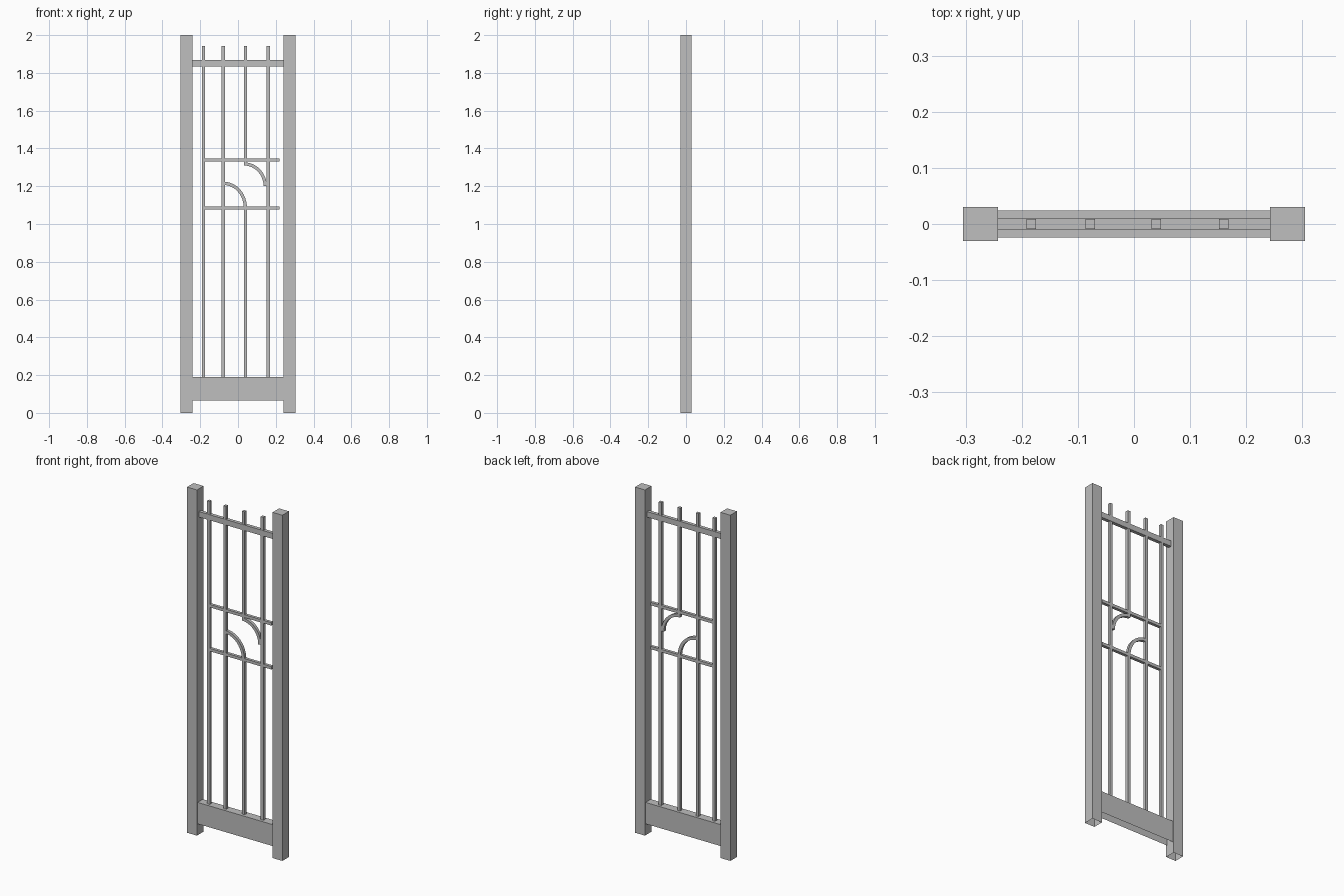
import bpy, bmesh, math

cube = bpy.data.objects.get("Cube")
if cube:
    bpy.data.objects.remove(cube, do_unlink=True)

# Single grey finish
grey = bpy.data.materials.new("Grey metal")
grey.use_nodes = True
colour = (0.52, 0.52, 0.52, 1)
grey.diffuse_color = colour
grey.node_tree.nodes["Principled BSDF"].inputs["Base Color"].default_value = colour


def finish(name, bm):
    bmesh.ops.recalc_face_normals(bm, faces=bm.faces)
    mesh = bpy.data.meshes.new(name)
    bm.to_mesh(mesh)
    bm.free()
    mesh.materials.append(grey)
    obj = bpy.data.objects.new(name, mesh)
    bpy.context.collection.objects.link(obj)
    return obj


def box(name, x0, x1, z0, z1, depth, open_base=False):
    bm = bmesh.new()
    bmesh.ops.create_cube(bm, size=1)
    for v in bm.verts:
        v.co.x = x1 if v.co.x > 0 else x0
        v.co.y *= depth
        v.co.z = z1 if v.co.z > 0 else z0
    bmesh.ops.recalc_face_normals(bm, faces=bm.faces)
    if open_base:
        base = [f for f in bm.faces if f.normal.z < -0.5]
        bmesh.ops.delete(bm, geom=base, context='FACES_ONLY')
    return finish(name, bm)


BAR = 0.017
HALF = BAR / 2
LOW, HIGH = 1.085, 1.339


def bar(name, x, z0, z1):
    box(name, x - HALF, x + HALF, z0, z1, BAR)


def scroll(name, cx, cz, rx, rz, steps=12):
    """Square-section quarter arch from its crown down to its right end."""
    bm = bmesh.new()
    rings = []
    for i in range(steps + 1):
        a = math.pi / 2 * i / steps
        ring = []
        for side, y in ((-HALF, -HALF), (HALF, -HALF), (HALF, HALF), (-HALF, HALF)):
            ring.append(bm.verts.new((cx + (rx + side) * math.sin(a), y,
                                      cz + (rz + side) * math.cos(a))))
        rings.append(ring)
    for r, s in zip(rings, rings[1:]):
        for k in range(4):
            n = (k + 1) % 4
            bm.faces.new((r[k], r[n], s[n], s[k]))
    bm.faces.new(rings[0])
    bm.faces.new(rings[-1])
    obj = finish(name, bm)
    bpy.ops.object.select_all(action='DESELECT')
    obj.select_set(True)
    bpy.context.view_layer.objects.active = obj
    bpy.ops.object.shade_smooth_by_angle(angle=math.radians(30))


# Hollow posts and kick rail, open underneath
for name, sign in (("left_post", 1), ("right_post", -1)):
    x0, x1 = sorted((sign * 0.242, sign * 0.305))
    box(name, x0, x1, 0, 2, 0.06, open_base=True)
box("bottom_rail", -0.242, 0.242, 0.066, 0.19, 0.048, open_base=True)

# Cross rails
box("top_rail", -0.242, 0.242, 1.835, 1.867, 0.02)
for name, z in (("lower_middle_rail", LOW), ("upper_middle_rail", HIGH)):
    box(name, -0.183, 0.22, z - HALF, z + HALF, BAR)

# Upright bars, the third one interrupted by the scrolls
TOP, BASE = 1.943, 0.18
for name, x in (("bar_1", -0.183), ("bar_2", -0.078), ("bar_4", 0.16)):
    bar(name, x, BASE, TOP)
bar("bar_3_upper", 0.04, 1.322, TOP)
bar("bar_3_lower", 0.04, BASE, LOW)

# Quarter-arch scrolls
scroll("lower_scroll", -0.076, LOW, 0.115, 0.13)
scroll("upper_scroll", 0.032, 1.2, 0.112, 0.118)
